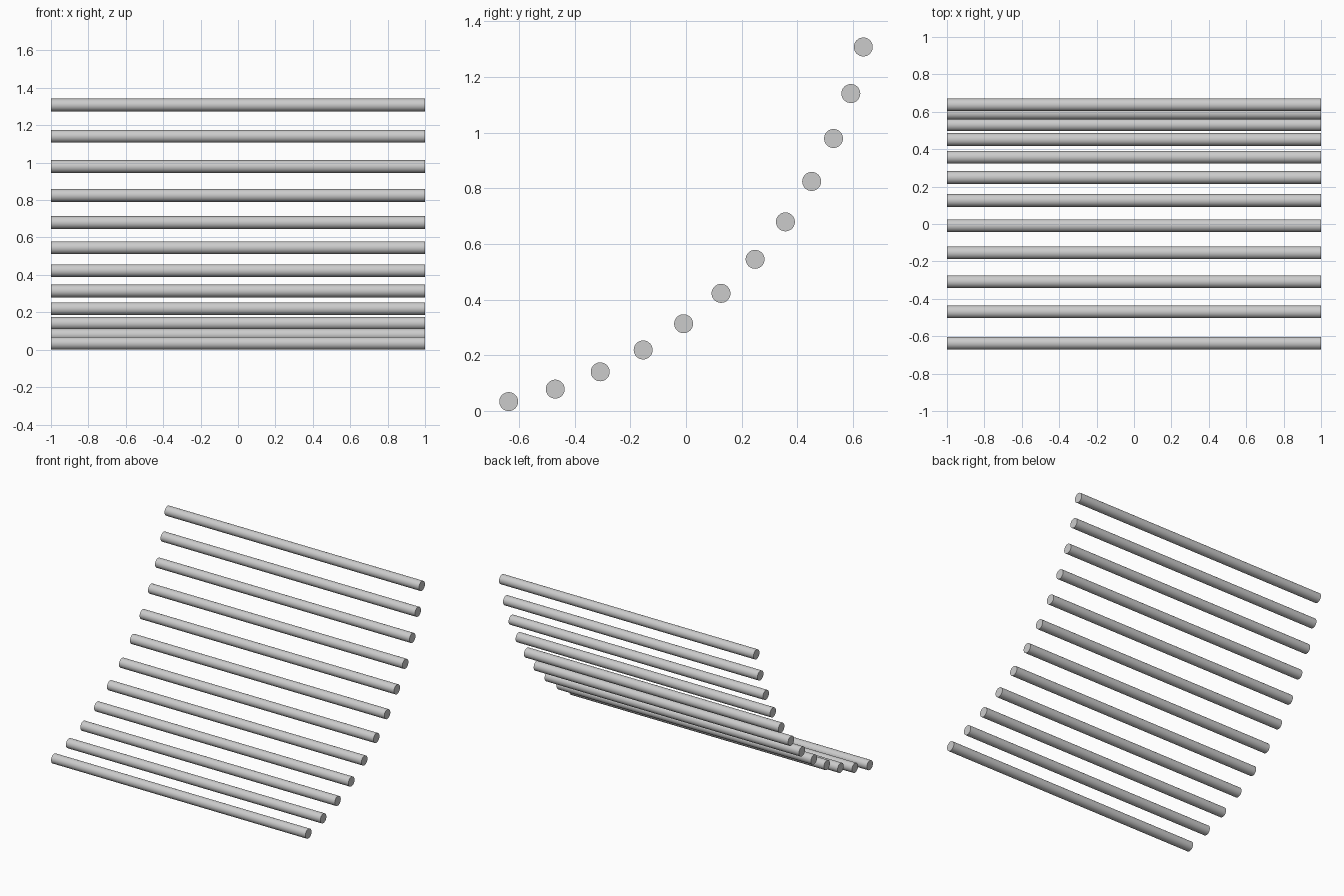
import bpy
from math import radians, sin, cos

cube = bpy.data.objects.get("Cube")
if cube:
    bpy.data.objects.remove(cube, do_unlink=True)

ROD_COUNT = 12
ROD_RADIUS = 0.034
ROD_LENGTH = 2.0
ARC_RADIUS = 1.654
ARC_START, ARC_STEP = radians(-78), radians(6)

# Light grey material
grey = bpy.data.materials.new("light_grey")
grey.use_nodes = True
colour = (0.6, 0.6, 0.6, 1)
grey.diffuse_color = colour
grey.node_tree.nodes["Principled BSDF"].inputs["Base Color"].default_value = colour

# Centre of the arc: the ends are centred on y and the lowest rod touches the ground
arc_end = ARC_START + ARC_STEP * (ROD_COUNT - 1)
arc_y = -ARC_RADIUS * (cos(ARC_START) + cos(arc_end)) / 2
arc_z = ROD_RADIUS - ARC_RADIUS * sin(ARC_START)


def add_rod(index):
    """One horizontal rod, placed at its step along the arc."""
    angle = ARC_START + ARC_STEP * index
    bpy.ops.mesh.primitive_cylinder_add(
        vertices=32, radius=ROD_RADIUS, depth=ROD_LENGTH,
        location=(0, arc_y + ARC_RADIUS * cos(angle), arc_z + ARC_RADIUS * sin(angle)),
        rotation=(0, radians(90), 0))
    rod = bpy.context.object
    rod.name = f"rod_{index + 1}"
    rod.data.materials.append(grey)
    bpy.ops.object.shade_smooth_by_angle(angle=radians(40))


# Curved row of rods, from low front to high back
for i in range(ROD_COUNT):
    add_rod(i)
